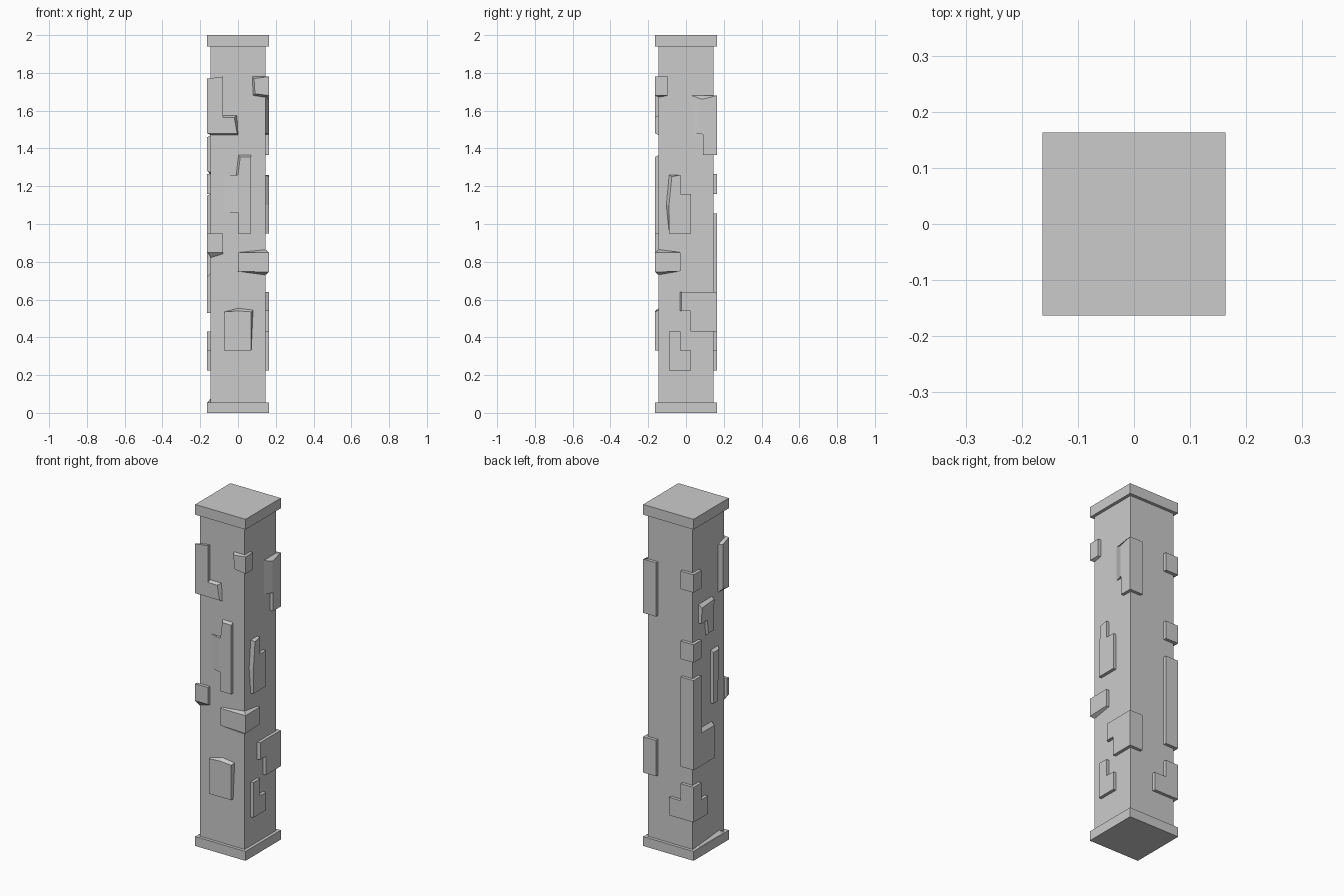
import bpy, bmesh

if "Cube" in bpy.data.objects:
    bpy.data.objects.remove(bpy.data.objects["Cube"])

R, S = 0.163, 0.145      # outer radius of caps and stones, radius of shaft
FRAMES = {               # u along the face, d outward from the axis
    "front": lambda u, d: (u, -d),
    "back": lambda u, d: (u, d),
    "right": lambda u, d: (d, u),
    "left": lambda u, d: (-d, u),
}


def finish(name, bm):
    bmesh.ops.recalc_face_normals(bm, faces=bm.faces)
    me = bpy.data.meshes.new(name)
    bm.to_mesh(me)
    bm.free()
    bpy.context.collection.objects.link(bpy.data.objects.new(name, me))


def block(name, r, z0, z1):
    bm = bmesh.new()
    bmesh.ops.create_cube(bm, size=1)
    for v in bm.verts:
        v.co = (v.co.x * 2 * r, v.co.y * 2 * r, z0 + (v.co.z + 0.5) * (z1 - z0))
    finish(name, bm)


def rect(u0, u1, z0, z1):
    return [(u0, z0), (u1, z0), (u1, z1), (u0, z1)]


def stone(name, **faces):
    """Raised outline per face; points are (u, z) or (u, z, du, dz) with a sloped foot.
    Points on a column corner are mitred so wrapped halves meet."""
    bm = bmesh.new()
    for face, pts in faces.items():
        f = FRAMES[face]
        outer, inner = [], []
        for u, z, *slope in pts:
            du, dz = slope or (0, 0)
            b = u + du
            if abs(u) == R:
                b = S if u > 0 else -S
            outer.append(bm.verts.new((*f(u, R), z)))
            inner.append(bm.verts.new((*f(b, S - 0.001), z + dz)))
        bm.faces.new(outer)
        bm.faces.new(inner[::-1])
        n = len(pts)
        for i in range(n):
            j = (i + 1) % n
            bm.faces.new((outer[i], inner[i], inner[j], outer[j]))
    finish(name, bm)


# shaft and end caps
block("shaft", S, 0.03, 1.97)
block("base_cap", R, 0, 0.055)
block("top_cap", R, 1.94, 2)

# stones on the front and its corners
stone("upper_left_corner_stone",
      front=[(-R, 1.48, 0, -.01), (-.005, 1.48, .005, -.01), (-.02, 1.565, .015, .01),
             (-.08, 1.565, 0, .01), (-.08, 1.78), (-R, 1.77)],
      left=[(-R, 1.48, 0, -.01), (-.11, 1.49, .02, -.02), (-.11, 1.75, .02, 0), (-R, 1.77)])
stone("upper_right_corner_stone",
      front=[(.09, 1.69, -.01, -.01), (R, 1.68, 0, -.01), (R, 1.78), (.085, 1.77, -.01, .01)],
      right=[(-R, 1.68, 0, -.01), (-.095, 1.68), (-.095, 1.78), (-R, 1.78)])
stone("front_middle_stone",
      front=[(0, .95), (.07, .95), (.07, 1.355, 0, .01), (.012, 1.355, -.01, .01),
             (0, 1.26, -.01, .0), (-.005, 1.26, -.07, 0), (-.005, 1.06, -.07, 0), (0, 1.06)])
stone("left_corner_block",
      front=[(-R, .85, 0, -.03), (-.08, .85, 0, -.01), (-.08, .95), (-R, .95)],
      left=[(-R, .85, 0, -.03), (-.146, .85, 0, -.03), (-.146, .95), (-R, .95)])
stone("right_corner_block",
      front=[(0, .75), (R, .745, 0, -.015), (R, .85, 0, .015), (0, .85)],
      right=[(-R, .745, 0, -.015), (-.03, .75), (-.03, .85), (-R, .85, 0, .015)])
stone("front_lower_stone",
      front=[(-.075, .33), (.07, .33), (.07, .535, .01, .01), (0, .54, 0, .015), (-.075, .535)])

# stones on the right and its back corner
stone("right_upper_stone",
      right=[(.09, 1.365), (R, 1.365), (R, 1.68), (.085, 1.66, -.055, .02),
             (.085, 1.475, -.055, .005), (.09, 1.475)],
      back=rect(.08, R, 1.365, 1.68))
stone("right_middle_stone",
      right=[(-.09, .95), (.027, .95), (.027, 1.16), (-.03, 1.16), (-.03, 1.26),
             (-.075, 1.25, -.015, .01), (-.09, 1.1, -.015, 0)])
stone("right_lower_stone",
      right=[(.025, .43), (R, .43), (R, .64), (-.025, .64, -.008, 0),
             (-.025, .54, -.008, 0), (.025, .54)],
      back=rect(.08, R, .43, .64))
stone("right_bottom_stone",
      right=[(-.09, .225), (.027, .225), (.027, .33), (-.03, .33), (-.03, .43), (-.09, .43)])

# stones on the left and its back corner
for name, z in (("back_corner_block_top", 1.57), ("back_corner_block_middle", 1.16)):
    stone(name, left=rect(.09, R, z, z + .105), back=rect(-R, -.08, z, z + .105))
stone("left_upper_stone",
      left=[(.09, 1.36), (.035, 1.36), (.025, 1.28, 0, -.02), (-.02, 1.28, -.01, -.01),
            (-.03, 1.46, 0, .01), (.085, 1.45, .005, .02)])
stone("left_middle_stone",
      left=[(-.02, .85), (-.065, .85), (-.065, .96), (-.075, 1.15, -.015, .01), (-.02, 1.15, 0, .01)])
stone("left_long_stone",
      left=[(R, .53), (-.03, .53), (-.03, .72, 0, .02), (.09, .72, 0, .02), (.09, 1.055), (R, 1.055)],
      back=rect(-R, -.08, .53, 1.055))
stone("left_bottom_stone",
      left=[(R, .225), (.03, .225), (.03, .33), (.09, .33), (.09, .43), (R, .43)],
      back=[(-R, .225), (-.005, .225), (-.005, .33), (-.08, .33), (-.08, .43), (-R, .43)])

# worn ridge on the left edge of the base
stone("base_ridge", left=[(.14, .05), (-.14, .05), (-.1, .054, 0, .022), (.1, .054, 0, .005)])
